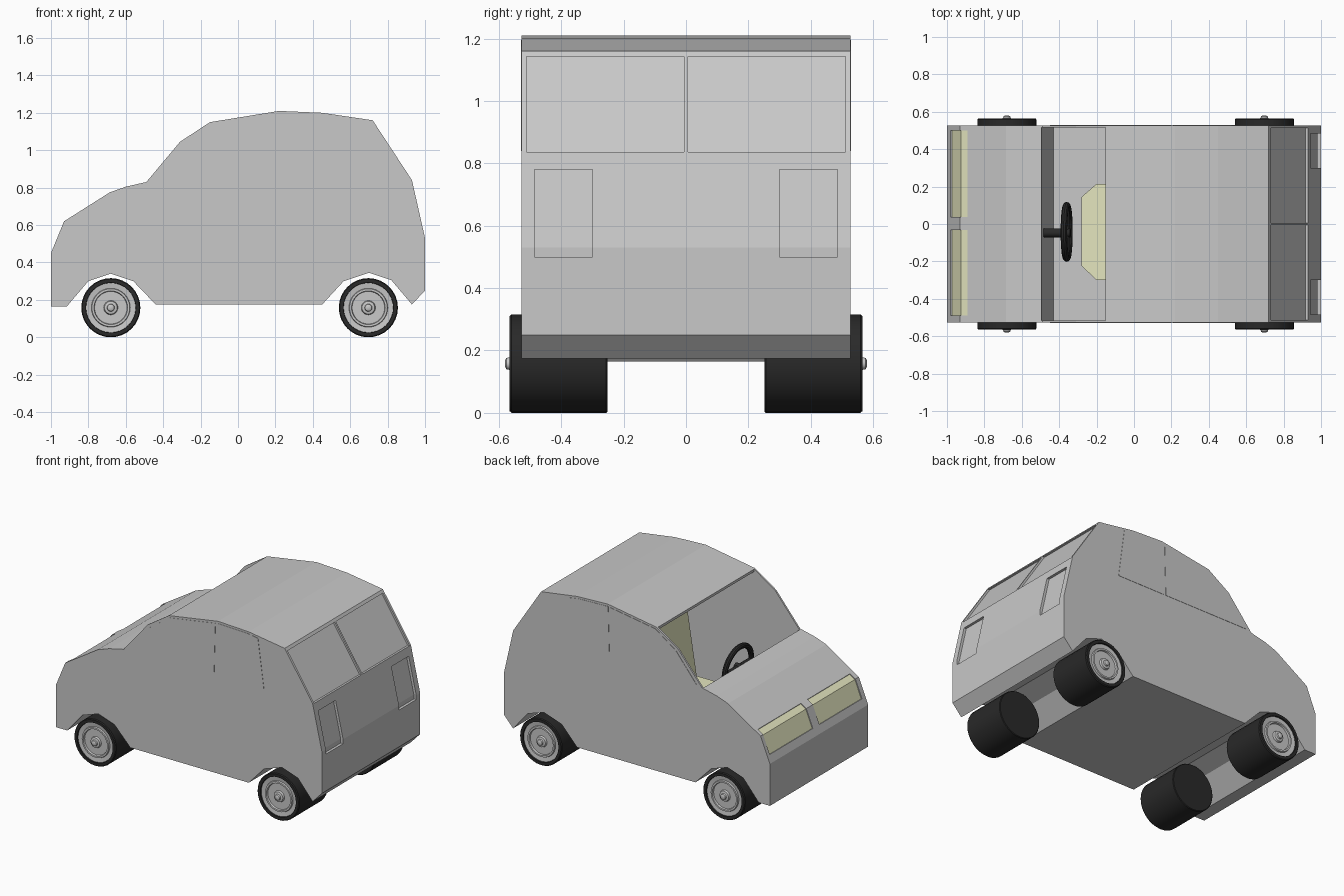
import bpy, bmesh, math
from mathutils import Vector

if "Cube" in bpy.data.objects:
    bpy.data.objects.remove(bpy.data.objects["Cube"])


def material(name, rgb):
    m = bpy.data.materials.new(name)
    m.diffuse_color = (*rgb, 1)
    m.use_nodes = True
    m.node_tree.nodes["Principled BSDF"].inputs["Base Color"].default_value = m.diffuse_color
    return m


GREY = material("body grey", (0.58, 0.58, 0.58))
KHAKI = material("pale khaki", (0.78, 0.79, 0.52))
BLACK = material("rubber black", (0.022, 0.022, 0.022))


def finish(name, bm, mat):
    bmesh.ops.recalc_face_normals(bm, faces=bm.faces)
    me = bpy.data.meshes.new(name)
    bm.to_mesh(me)
    bm.free()
    me.materials.append(mat)
    ob = bpy.data.objects.new(name, me)
    bpy.context.collection.objects.link(ob)
    return ob


def prism(name, pts, lo, hi, mat, axis="y"):
    """Extrude an outline along y (points are x,z) or along z (points are x,y)."""
    bm = bmesh.new()
    place = (lambda p, d: (p[0], d, p[1])) if axis == "y" else (lambda p, d: (p[0], p[1], d))
    a = [bm.verts.new(place(p, lo)) for p in pts]
    b = [bm.verts.new(place(p, hi)) for p in pts]
    bm.faces.new(a)
    bm.faces.new(b)
    n = len(pts)
    for i in range(n):
        bm.faces.new((a[i], a[(i + 1) % n], b[(i + 1) % n], b[i]))
    return finish(name, bm, mat)


def smooth(ob):
    bpy.ops.object.select_all(action="DESELECT")
    ob.select_set(True)
    bpy.context.view_layer.objects.active = ob
    bpy.ops.object.shade_smooth_by_angle(angle=math.radians(35))


def lathe(name, profile, x, z, side, mat, steps=32):
    """Turn (radius, y) points around the y axis."""
    bm = bmesh.new()
    vs = [bm.verts.new((r, y * side, 0)) for r, y in profile]
    es = [bm.edges.new(p) for p in zip(vs, vs[1:])]
    bmesh.ops.spin(bm, geom=vs + es, cent=(0, 0, 0), axis=(0, 1, 0),
                   angle=2 * math.pi, steps=steps)
    bmesh.ops.remove_doubles(bm, verts=bm.verts, dist=1e-5)
    ob = finish(name, bm, mat)
    ob.location = (x, 0, z)
    smooth(ob)


def carve(target, pts, lo, hi):
    cutter = prism("cutter", pts, lo, hi, GREY)
    cutter.hide_render = True
    mod = target.modifiers.new("cut", "BOOLEAN")
    mod.operation, mod.solver, mod.object = "DIFFERENCE", "EXACT", cutter
    bpy.context.view_layer.objects.active = target
    bpy.ops.object.modifier_apply(modifier="cut")
    bpy.data.objects.remove(cutter)


def rod(name, p, q, r, mat):
    p, q = Vector(p), Vector(q)
    bpy.ops.mesh.primitive_cylinder_add(vertices=16, radius=r, depth=(q - p).length,
                                        location=(p + q) / 2)
    ob = bpy.context.object
    ob.name = name
    ob.rotation_euler = (q - p).to_track_quat("Z", "Y").to_euler()
    ob.data.materials.append(mat)
    smooth(ob)


# Body: side outline extruded across the car
HALF = 0.527
body = prism("car_body", [
    (-1, .165), (-1, .45), (-.93, .62), (-.685, .775), (-.60, .805), (-.49, .83),
    (-.31, 1.045), (-.15, 1.15), (.22, 1.21), (.45, 1.20), (.72, 1.16), (.93, .84),
    (1, .53), (1, .25), (.93, .175), (.82, .305), (.70, .345), (.565, .30), (.45, .175),
    (-.44, .175), (-.56, .30), (-.68, .34), (-.80, .30), (-.915, .165)],
    -HALF, HALF, GREY)

# Cabin hollow, open through the windscreen
carve(body, [
    (-.43, .195), (-.495, .832), (-.56, .9), (-.36, 1.12), (-.16, 1.22), (-.15, 1.13),
    (.22, 1.19), (.45, 1.18), (.67, 1.14), (.88, .83), (.95, .53), (.95, .37),
    (.5, .37), (.41, .195)], -.515, .515)

# Rear window panes, two recesses with a thin divider
for lo, hi in ((-.512, -.006), (.006, .512)):
    carve(body, [(.717, 1.142), (.917, .837), (1.0, .837), (.80, 1.142)], lo, hi)

# Tail light and headlight recesses, headlight lenses
for lo, hi in ((-.485, -.30), (.30, .485)):
    carve(body, [(.982, .50), (.982, .53), (.926, .78), (1.1, .78), (1.1, .50)], lo, hi)
for lo, hi in ((-.49, -.033), (.037, .50)):
    carve(body, [(-.968, .495), (-.922, .608), (-.883, .633),
                 (-.91, .68), (-.95, .66), (-1.02, .51)], lo, hi)
    prism("headlight", [(-.967, .494), (-.921, .607), (-.882, .632),
                        (-.886, .640), (-.926, .615), (-.974, .497)],
          lo, hi, KHAKI)

# Flush side windows
front_win = [(-.45, .84), (-.295, 1.03), (-.14, 1.138), (.20, 1.192), (.19, .84)]
rear_win = [(.205, .84), (.215, 1.195), (.44, 1.188), (.52, 1.175), (.565, .84)]
for s in (-1, 1):
    lo, hi = sorted((s * (HALF - .004), s * (HALF + .002)))
    prism("front_side_window", front_win, lo, hi, GREY)
    prism("rear_side_window", rear_win, lo, hi, GREY)

# Wheels
R = .158
tyre = [(0, .252), (R - .004, .252), (R, .256), (R, .559), (R - .005, .565),
        (.134, .565), (.132, .552)]
rim = [(.134, .556), (.104, .552), (.101, .562), (.090, .562), (.087, .550), (.038, .550),
       (.034, .563), (.020, .566), (.018, .576), (.010, .580), (0, .580)]
for x in (-.68, .697):
    for s in (-1, 1):
        lathe("tyre", tyre, x, R, s, BLACK)
        lathe("wheel_rim", rim, x, R, s, GREY)

# Steering wheel with spokes and column
SX, SY, SZ = -.36, -.042, .72
bpy.ops.mesh.primitive_torus_add(major_radius=.142, minor_radius=.018, major_segments=32,
                                 minor_segments=10, location=(SX, SY, SZ),
                                 rotation=(0, math.radians(84), 0))
ring = bpy.context.object
ring.name = "steering_wheel"
ring.data.materials.append(BLACK)
smooth(ring)
rod("steering_column", (-.50, SY - .005, .70), (SX + .02, SY - .005, SZ), .024, BLACK)
rod("steering_spoke_across", (SX, SY - .14, SZ), (SX, SY + .14, SZ), .014, BLACK)
rod("steering_spoke_down", (SX, SY, SZ), (SX - .012, SY, SZ - .14), .014, BLACK)

# Seat
prism("seat_cushion", [(-.28, -.225), (-.20, -.30), (.20, -.30), (.20, .215),
                       (-.20, .215), (-.28, .145)], .24, .43, KHAKI, axis="z")
prism("seat_back", [(.125, .40), (.225, 1.02), (.30, 1.02), (.23, .30), (.15, .30)],
      -.30, .215, KHAKI)
